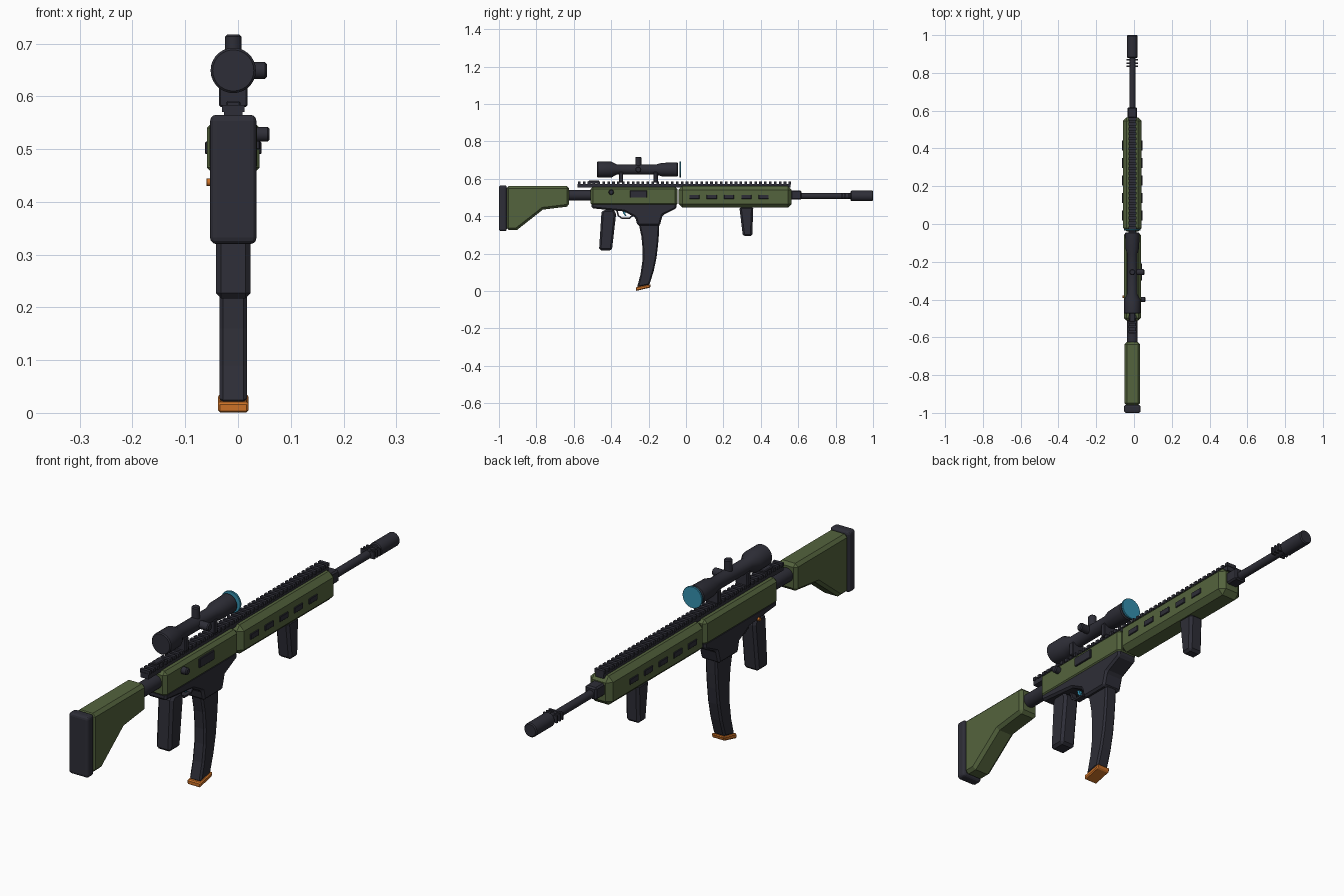
import bpy, bmesh, math
from mathutils import Matrix, Vector

if "Cube" in bpy.data.objects:
    bpy.data.objects.remove(bpy.data.objects["Cube"])

CX = -0.009  # centre plane of the body


def mat(name, c):
    m = bpy.data.materials.new(name)
    m.diffuse_color = (*c, 1)
    m.use_nodes = True
    m.node_tree.nodes["Principled BSDF"].inputs["Base Color"].default_value = m.diffuse_color
    return m


DARK = mat("charcoal", (0.027, 0.027, 0.038))
GREEN = mat("olive green", (0.088, 0.125, 0.047))
ORANGE = mat("orange", (0.60, 0.165, 0.02))
BLUE = mat("lens blue", (0.035, 0.28, 0.43))


def finish(bm, name, m, bevel=0, seg=1, smooth=False):
    bmesh.ops.recalc_face_normals(bm, faces=bm.faces)
    me = bpy.data.meshes.new(name)
    bm.to_mesh(me)
    bm.free()
    me.materials.append(m)
    ob = bpy.data.objects.new(name, me)
    bpy.context.collection.objects.link(ob)
    if bevel:
        b = ob.modifiers.new("bevel", 'BEVEL')
        b.width, b.segments = bevel, seg
        b.limit_method, b.angle_limit = 'ANGLE', math.radians(40)
    if smooth:
        bpy.context.view_layer.objects.active = ob
        ob.select_set(True)
        bpy.ops.object.shade_smooth_by_angle(angle=math.radians(35))
        ob.select_set(False)
    return ob


def prism(name, pts, half, m, bevel=0, seg=1, cx=CX):
    """Side outline (y, z) extruded across x."""
    bm = bmesh.new()
    f = bm.faces.new([bm.verts.new((cx - half, y, z)) for y, z in pts])
    r = bmesh.ops.extrude_face_region(bm, geom=[f])
    vs = [v for v in r['geom'] if isinstance(v, bmesh.types.BMVert)]
    bmesh.ops.translate(bm, verts=vs, vec=(2 * half, 0, 0))
    return finish(bm, name, m, bevel, seg)


def box(name, y, z, half, m, bevel=0, seg=1, cx=CX):
    return prism(name, [(y[0], z[0]), (y[1], z[0]), (y[1], z[1]), (y[0], z[1])],
                 half, m, bevel, seg, cx)


def lathe(name, prof, origin, axis, m, n=24):
    """Profile (distance, radius) turned around an axis."""
    rot = Vector((0, 0, 1)).rotation_difference(Vector(axis)).to_matrix().to_4x4()
    M = Matrix.Translation(origin) @ rot
    bm = bmesh.new()
    rings = [[bm.verts.new(M @ Vector((r * math.cos(2 * math.pi * i / n),
                                       r * math.sin(2 * math.pi * i / n), d)))
              for i in range(n)] for d, r in prof]
    for a, b in zip(rings, rings[1:]):
        for i in range(n):
            j = (i + 1) % n
            bm.faces.new((a[i], a[j], b[j], b[i]))
    bm.faces.new(rings[0])
    bm.faces.new(rings[-1])
    return finish(bm, name, m, smooth=True)


def rod(name, origin, axis, length, r, m, n=20, c=0.004):
    return lathe(name, [(0, r - c), (c, r), (length - c, r), (length, r - c)],
                 origin, axis, m, n)


# Stock, butt pad and connecting tube
box("butt_pad", (-1.0, -0.958), (0.32, 0.565), 0.044, DARK, 0.012, 3)
prism("stock", [(-0.96, 0.56), (-0.625, 0.56), (-0.625, 0.452), (-0.765, 0.435),
                (-0.905, 0.325), (-0.96, 0.325)], 0.041, GREEN, 0.012)
rod("stock_tube", (CX, -0.64, 0.512), (0, 1, 0), 0.15, 0.028, DARK)

# Receiver
box("upper_receiver", (-0.51, -0.045), (0.455, 0.557), 0.045, GREEN, 0.013)
prism("lower_receiver", [(-0.505, 0.47), (-0.05, 0.47), (-0.05, 0.442), (-0.125, 0.405),
                         (-0.14, 0.35), (-0.26, 0.35), (-0.27, 0.392), (-0.33, 0.425),
                         (-0.505, 0.442)], 0.042, DARK, 0.008)
box("ejection_port", (-0.30, -0.208), (0.499, 0.536), 0.006, DARK, 0.002, cx=0.036)
rod("charging_knob", (0.03, -0.40, 0.528), (1, 0, 0), 0.03, 0.014, DARK)
rod("selector", (-0.045, -0.385, 0.437), (-1, 0, 0), 0.015, 0.007, ORANGE, 12, 0.001)

# Handguard with side slots
box("handguard", (-0.04, 0.565), (0.445, 0.56), 0.050, GREEN, 0.020)
for side in (-1, 1):
    for i in range(5):
        y = 0.045 + 0.0925 * i
        box("handguard_slot", (y - 0.027, y + 0.027), (0.491, 0.514), 0.004, DARK,
            0.002, cx=CX + side * 0.050)

# Top rail with teeth
box("rail", (-0.58, 0.56), (0.552, 0.573), 0.018, DARK)
for i in range(44):
    y = -0.578 + i * 0.0262
    box("rail_tooth", (y, y + 0.014), (0.570, 0.584), 0.021, DARK)
box("rear_sight", (-0.52, -0.465), (0.575, 0.591), 0.014, DARK, 0.003)

# Barrel and muzzle
box("gas_block", (0.56, 0.618), (0.488, 0.537), 0.025, DARK, 0.006)
rod("barrel", (CX, 0.56, 0.508), (0, 1, 0), 0.36, 0.016, DARK)
rod("muzzle", (CX, 0.88, 0.508), (0, 1, 0), 0.12, 0.028, DARK, 24)
for y in (0.835, 0.852, 0.870):
    box("muzzle_fin", (y - 0.004, y + 0.004), (0.497, 0.525), 0.031, DARK)

# Scope
CZ = 0.649
lathe("scope_tube", [(0, 0.039), (0.004, 0.043), (0.075, 0.043), (0.105, 0.027),
                     (0.315, 0.027), (0.345, 0.036), (0.427, 0.038), (0.431, 0.034)],
      (CX, -0.475, CZ), (0, 1, 0), DARK, 28)
rod("scope_lens", (CX, -0.034, CZ), (0, 1, 0), 0.008, 0.043, BLUE, 28, 0.001)
rod("top_turret", (CX, -0.255, CZ), (0, 0, 1), 0.068, 0.016, DARK)
rod("side_turret", (CX, -0.255, CZ), (1, 0, 0), 0.064, 0.016, DARK)
for y in (-0.348, -0.162):
    box("scope_mount", (y - 0.011, y + 0.011), (0.58, 0.635), 0.027, DARK, 0.003)

# Grips
prism("pistol_grip", [(-0.452, 0.42), (-0.438, 0.435), (-0.385, 0.435), (-0.374, 0.41),
                      (-0.396, 0.217), (-0.465, 0.217)], 0.033, DARK, 0.010)
prism("front_grip", [(0.285, 0.45), (0.36, 0.45), (0.354, 0.293), (0.304, 0.293)],
      0.030, DARK, 0.010)

# Trigger and guard: thin strips following the loop
loop = [(-0.375, 0.435), (-0.365, 0.40), (-0.345, 0.386), (-0.30, 0.386),
        (-0.283, 0.40), (-0.278, 0.43)]
inner = [(-0.367, 0.435), (-0.358, 0.404), (-0.342, 0.393), (-0.304, 0.393),
         (-0.290, 0.404), (-0.286, 0.43)]
prism("trigger_guard", loop + inner[::-1], 0.012, DARK)
prism("trigger", [(-0.338, 0.435), (-0.322, 0.435), (-0.325, 0.415), (-0.318, 0.40),
                  (-0.326, 0.40), (-0.336, 0.415)], 0.006, BLUE)

# Curved magazine and base plate
rear = [(-0.255, 0.37), (-0.238, 0.29), (-0.232, 0.22), (-0.233, 0.16), (-0.243, 0.09),
        (-0.262, 0.018)]
fore = [(-0.142, 0.37), (-0.145, 0.30), (-0.150, 0.24), (-0.158, 0.175), (-0.173, 0.105),
        (-0.196, 0.032)]
prism("magazine", rear + fore[::-1], 0.026, DARK, 0.007)
prism("magazine_base", [(-0.268, 0.0), (-0.192, 0.018), (-0.187, 0.036), (-0.268, 0.020)],
      0.029, ORANGE, 0.004)
